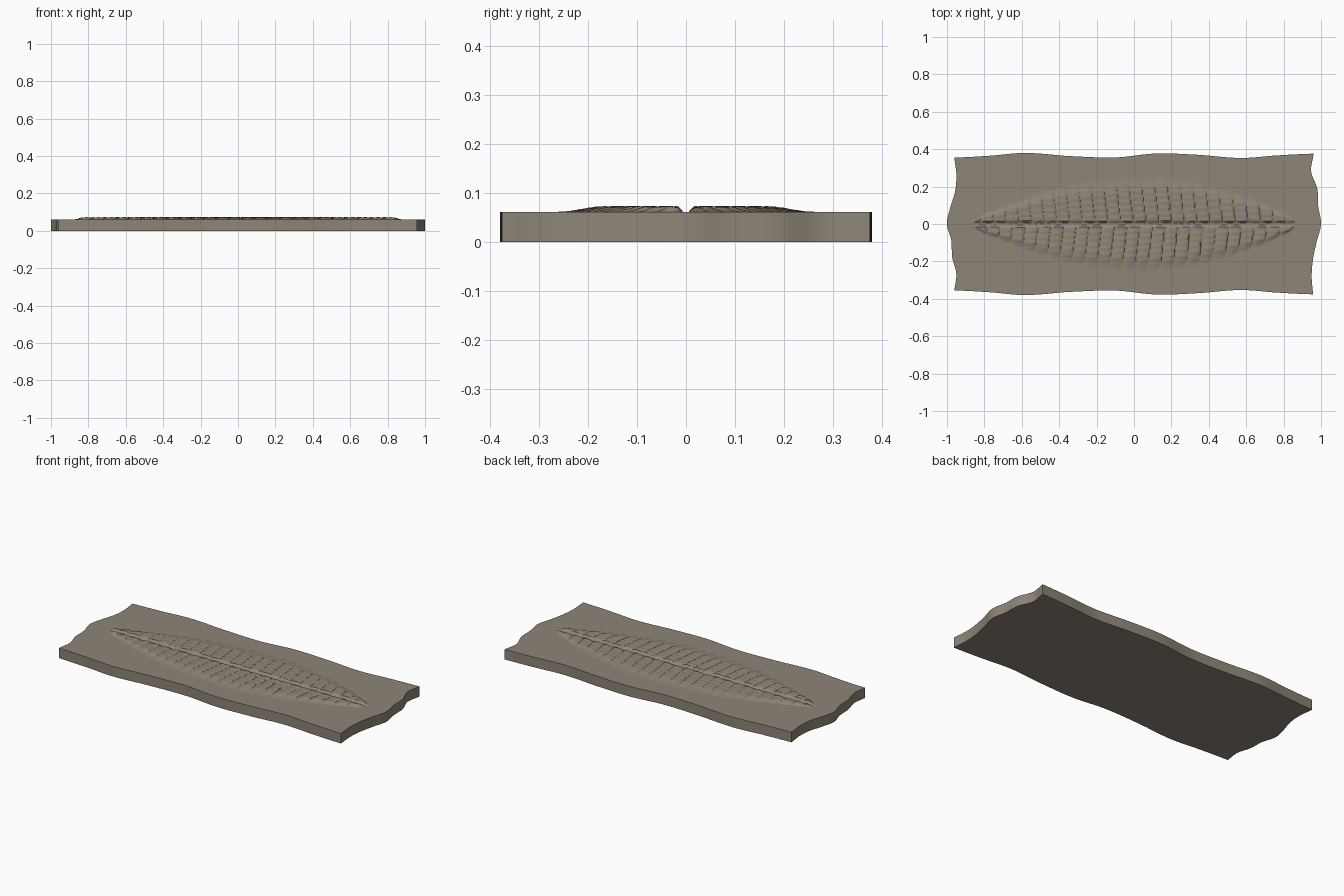
import bpy, bmesh, math

if "Cube" in bpy.data.objects:
    bpy.data.objects.remove(bpy.data.objects["Cube"])

NX, NY = 380, 130


def curve(points, p):
    """Smooth interpolation through (position, value) points."""
    if p <= points[0][0]:
        return points[0][1]
    for i in range(len(points) - 1):
        (a, va), (b, vb) = points[i], points[i + 1]
        if p <= b:
            v0 = points[max(i - 1, 0)][1]
            v3 = points[min(i + 2, len(points) - 1)][1]
            t = (p - a) / (b - a)
            return 0.5 * (2 * va + (vb - v0) * t + (2 * v0 - 5 * va + 4 * vb - v3) * t * t
                          + (3 * va - v0 - 3 * vb + v3) * t ** 3)
    return points[-1][1]


def step(a, b, v):
    t = min(1, max(0, (v - a) / (b - a)))
    return t * t * (3 - 2 * t)


# Broken slab outline: long edges mirror, ends differ slightly
LONG = [(-.96, .355), (-.77, .365), (-.58, .38), (-.34, .363), (-.1, .356), (.12, .377),
        (.34, .37), (.57, .353), (.77, .367), (.96, .376)]
LEFT = [(-1, .96), (-.75, .95), (-.5, .972), (-.25, .977), (0, 1), (.25, .982), (.5, .956), (.75, .95), (1, .96)]
RIGHT = [(-1, .957), (-.75, .95), (-.5, .957), (-.25, .977), (0, 1), (.25, .985), (.5, .98), (.75, .947), (1, .96)]

# Half width of the segmented body along its length
BODY = [(-.88, .01), (-.8, .055), (-.6, .13), (-.4, .2), (-.2, .235), (.1, .257),
        (.3, .232), (.5, .18), (.7, .11), (.83, .045), (.88, .01)]


def height(x, y):
    z = 0.0615
    if abs(x) > .89:
        return z
    a = abs(y)
    side = 0.5 if y < 0 else 0.0
    phase = (x + 0.12 * a) / 0.068 + side
    f = phase - math.floor(phase)
    # overlapping segment: gentle rise, abrupt drop
    lobe = 0.3 + 0.7 * math.sin(math.pi * min(1, f * .72 + .06)) if f < .88 else 0.3 + .65 * (1 - f) / .12
    half = curve(BODY, x) * (0.95 + 0.07 * math.sin(math.pi * f))
    body = 1 - step(half - 0.09 * (half / .25), half, a)
    groove = step(0.002, 0.018, a)
    ends = 1 - step(.83, .885, abs(x))
    ripple = 0.93 + 0.07 * math.sin(a * 190 + 2 * math.sin(math.floor(phase) * 2.3))
    return z + 0.0115 * lobe * body * groove * ends * ripple - 0.002 * (1 - groove) * ends


# Stone slab with the relief carved into its top surface
bm = bmesh.new()
top = []
for i in range(NX + 1):
    u = 2 * i / NX - 1
    w = curve(LONG, u * .96)
    col = []
    for j in range(NY + 1):
        v = 2 * j / NY - 1
        x = u * curve(RIGHT if u > 0 else LEFT, v)
        y = v * w
        col.append(bm.verts.new((x, y, height(x, y))))
    top.append(col)
for i in range(NX):
    for j in range(NY):
        bm.faces.new((top[i][j], top[i + 1][j], top[i + 1][j + 1], top[i][j + 1]))

# Side walls and flat underside
ring = [top[i][0] for i in range(NX)] + [top[NX][j] for j in range(NY)]
ring += [top[i][NY] for i in range(NX, 0, -1)] + [top[0][j] for j in range(NY, 0, -1)]
base = [bm.verts.new((p.co.x, p.co.y, 0)) for p in ring]
n = len(ring)
for k in range(n):
    m = (k + 1) % n
    bm.faces.new((ring[k], base[k], base[m], ring[m]))
bm.faces.new(base[::-1])
bm.normal_update()

mesh = bpy.data.meshes.new("fossil_slab")
bm.to_mesh(mesh)
bm.free()
slab = bpy.data.objects.new("fossil_slab", mesh)
bpy.context.collection.objects.link(slab)

# Stone colour
mat = bpy.data.materials.new("stone")
mat.diffuse_color = (0.27, 0.235, 0.185, 1)
mat.use_nodes = True
mat.node_tree.nodes["Principled BSDF"].inputs["Base Color"].default_value = mat.diffuse_color
mesh.materials.append(mat)

bpy.context.view_layer.objects.active = slab
slab.select_set(True)
bpy.ops.object.shade_smooth_by_angle(angle=math.radians(30))
